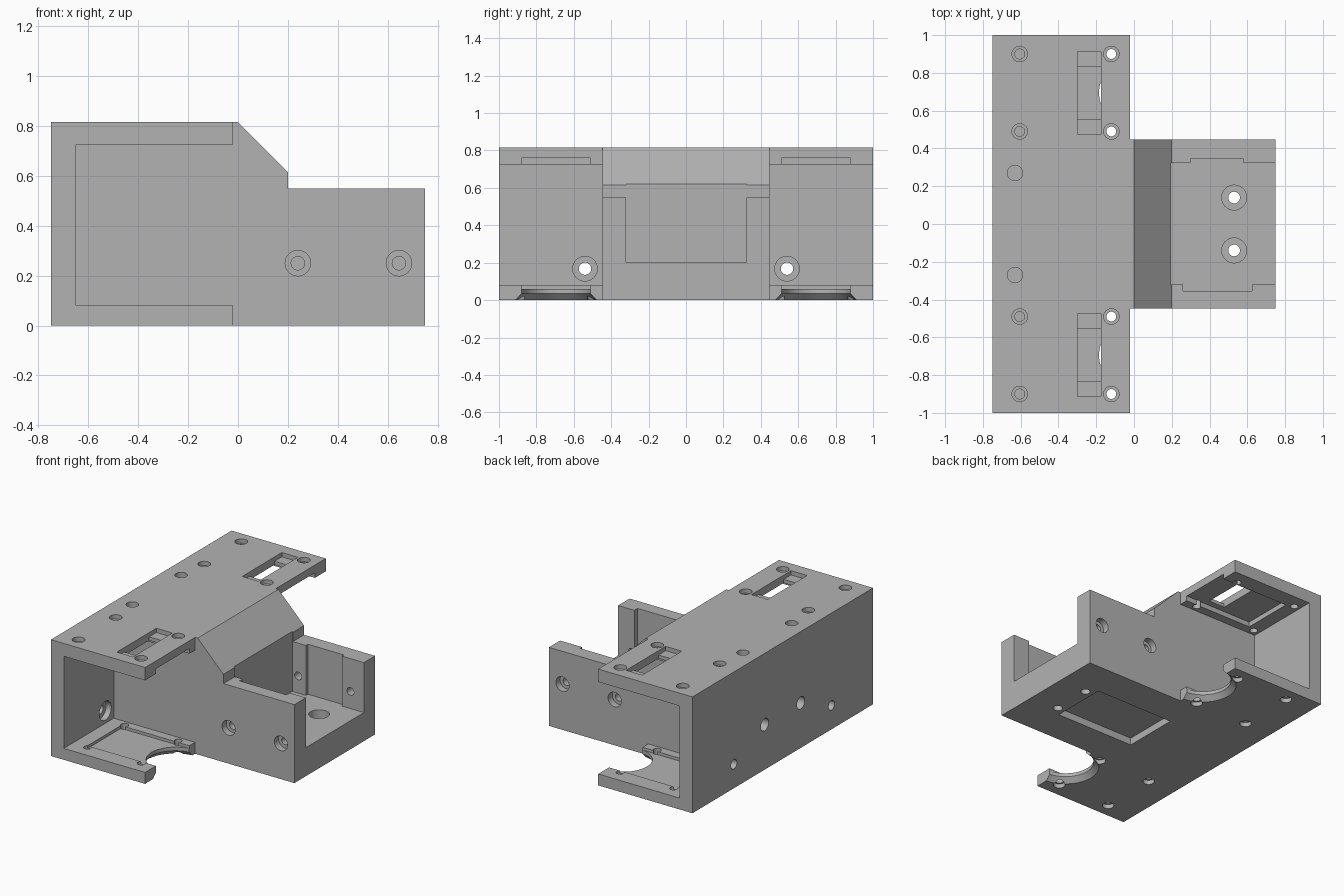
import bpy, bmesh, math
from mathutils import Matrix, Vector

if "Cube" in bpy.data.objects:
    bpy.data.objects.remove(bpy.data.objects["Cube"])

grey = bpy.data.materials.new("plain grey")
grey.diffuse_color = (0.45, 0.45, 0.45, 1)
grey.use_nodes = True
grey.node_tree.nodes["Principled BSDF"].inputs["Base Color"].default_value = grey.diffuse_color


def make(name, bm):
    bmesh.ops.recalc_face_normals(bm, faces=bm.faces)
    me = bpy.data.meshes.new(name)
    bm.to_mesh(me)
    bm.free()
    ob = bpy.data.objects.new(name, me)
    bpy.context.collection.objects.link(ob)
    me.materials.append(grey)
    return ob


cutters = []


def cut_box(x0, x1, y0, y1, z0, z1):
    bm = bmesh.new()
    bmesh.ops.create_cube(bm, size=1)
    for v in bm.verts:
        v.co = Vector((x0 if v.co.x < 0 else x1,
                       y0 if v.co.y < 0 else y1,
                       z0 if v.co.z < 0 else z1))
    cutters.append(make("cutter", bm))


def cut_cone(start, end, r0, r1=None, seg=32):
    a, b = Vector(start), Vector(end)
    bm = bmesh.new()
    rot = (b - a).to_track_quat('Z', 'Y').to_matrix().to_4x4()
    bmesh.ops.create_cone(bm, cap_ends=True, segments=seg, radius1=r0,
                          radius2=r0 if r1 is None else r1, depth=(b - a).length,
                          matrix=Matrix.Translation((a + b) / 2) @ rot)
    cutters.append(make("cutter", bm))


# Body: side profile swept along the full width
profile = [(-0.75, 0), (0.75, 0), (0.75, 0.55), (0.2, 0.55),
           (0.2, 0.615), (0, 0.815), (-0.75, 0.815)]
bm = bmesh.new()
face = bm.faces.new([bm.verts.new((x, -1, z)) for x, z in profile])
ext = bmesh.ops.extrude_face_region(bm, geom=[face])
bmesh.ops.translate(bm, vec=(0, 2, 0),
                    verts=[g for g in ext["geom"] if isinstance(g, bmesh.types.BMVert)])
body = make("mount_body", bm)


def side_box(s, x0, x1, y0, y1, z0, z1):
    cut_box(x0, x1, min(s * y0, s * y1), max(s * y0, s * y1), z0, z1)


for s in (-1, 1):
    # Narrow the front half, then hollow the end bays
    side_box(s, -0.02, 0.9, 0.447, 1.2, -0.2, 1)
    side_box(s, -0.65, 0.1, 0.447, 1.2, 0.08, 0.725)
    # Shallow grooves inside the top and bottom plates
    side_box(s, -0.55, 0.1, 0.51, 0.88, 0.06, 0.1)
    side_box(s, -0.55, 0.1, 0.51, 0.88, 0.7, 0.76)
    # Stepped strap slot in the top plate
    side_box(s, -0.3, -0.175, 0.475, 0.913, 0.785, 0.9)
    side_box(s, -0.3, -0.175, 0.555, 0.832, 0.7, 0.9)
    # Round chamfered opening in the bottom plate
    cy = s * 0.695
    cut_cone((0, cy, -0.1), (0, cy, 0.2), 0.185, seg=64)
    cut_cone((0, cy, -0.01), (0, cy, 0.035), 0.228, 0.185, seg=64)
    # Screw holes in the plates
    for y in (s * 0.49, s * 0.9):
        for xt, xb in ((-0.12, -0.12), (-0.605, -0.535)):
            cut_cone((xt, y, 0.65), (xt, y, 0.9), 0.026)
            cut_cone((xt, y, 0.785), (xt, y, 0.9), 0.041)
            cut_cone((xb, y, -0.1), (xb, y, 0.15), 0.026)
            cut_cone((xb, y, -0.1), (xb, y, 0.03), 0.038)
    # Blind holes in the top and the rear wall
    cut_cone((-0.63, s * 0.27, 0.6), (-0.63, s * 0.27, 0.9), 0.04)
    cut_cone((-0.9, s * 0.2, 0.315), (-0.5, s * 0.2, 0.315), 0.043)
    # Rear wall through holes, counterbored inside the bay
    cut_cone((-0.9, s * 0.54, 0.168), (-0.6, s * 0.54, 0.168), 0.033)
    cut_cone((-0.69, s * 0.54, 0.168), (-0.6, s * 0.54, 0.168), 0.066)
    # Pocket floor holes
    cut_cone((0.53, s * 0.14, -0.1), (0.53, s * 0.14, 0.3), 0.031)
    cut_cone((0.53, s * 0.14, 0.13), (0.53, s * 0.14, 0.3), 0.066)
    # Pocket wall screw holes
    z = 0.25 if s < 0 else 0.32
    for x in (0.24, 0.645):
        cut_cone((x, s * 0.6, z), (x, s * 0.25, z), 0.027)
        cut_cone((x, s * 0.6, z), (x, s * 0.4, z), 0.051)

# Open pocket with wall recesses, and the recess underneath
cut_box(0.195, 0.9, -0.32, 0.323, 0.2, 0.7)
cut_box(0.3, 0.58, 0.25, 0.345, 0.2, 0.7)
cut_box(0.26, 0.625, -0.355, -0.25, 0.2, 0.7)
cut_box(-0.14, 0.47, -0.2, 0.2, -0.1, 0.05)

# Apply every cut, then drop the cutters
for c in cutters:
    mod = body.modifiers.new("cut", 'BOOLEAN')
    mod.operation = 'DIFFERENCE'
    mod.solver = 'EXACT'
    mod.object = c
dg = bpy.context.evaluated_depsgraph_get()
body_mesh = bpy.data.meshes.new_from_object(body.evaluated_get(dg))
body.modifiers.clear()
body.data = body_mesh
for c in cutters:
    bpy.data.objects.remove(c)
body_mesh.materials.clear()
body_mesh.materials.append(grey)
for p in body_mesh.polygons:
    p.material_index = 0

# Smooth the round walls, keep the edges sharp
bpy.context.view_layer.objects.active = body
body.select_set(True)
bpy.ops.object.shade_smooth_by_angle(angle=math.radians(30))
